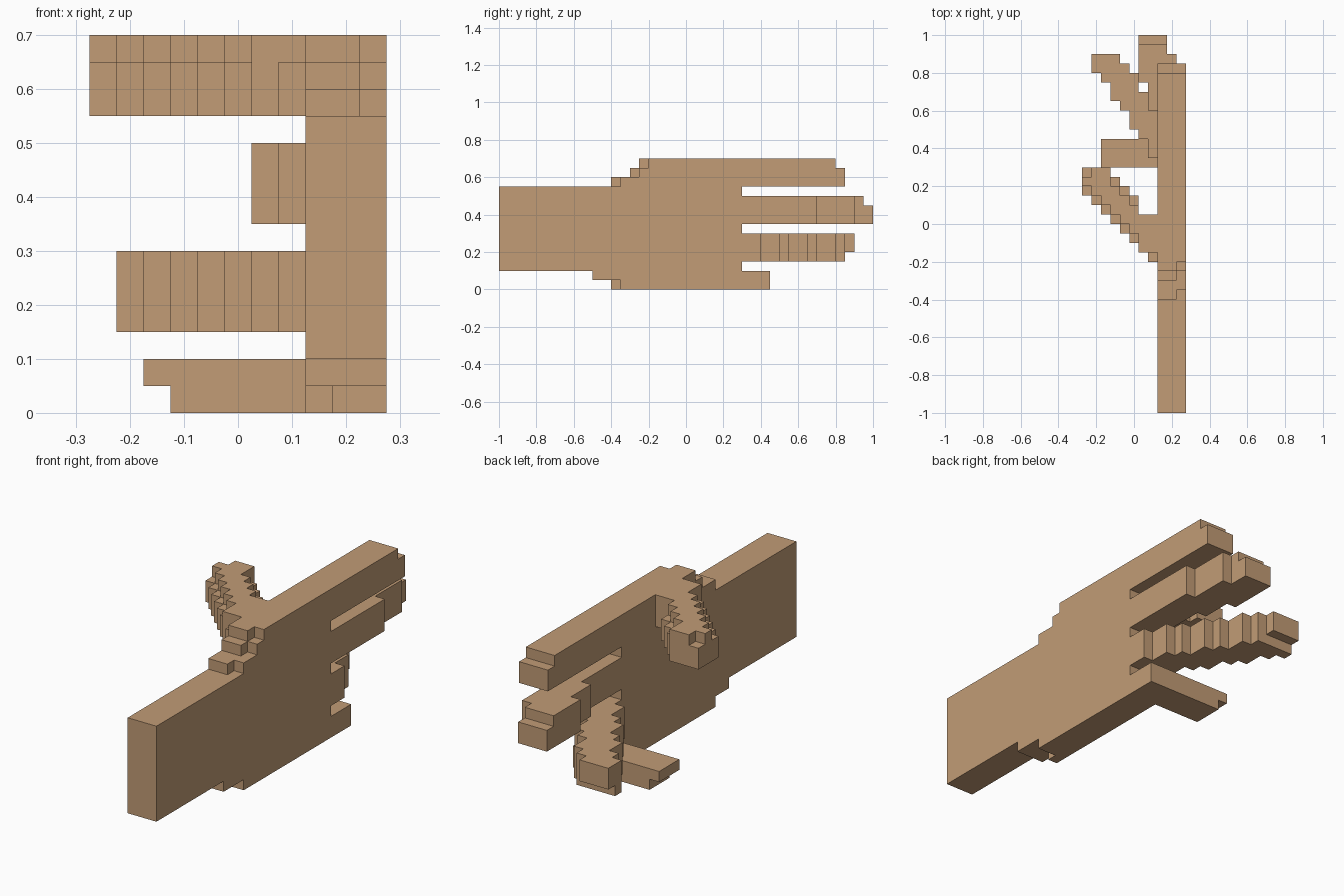
import bpy, bmesh

cube = bpy.data.objects.get("Cube")
if cube:
    bpy.data.objects.remove(cube, do_unlink=True)

# One skin colour
skin = bpy.data.materials.new("tan_skin")
skin.use_nodes = True
COLOUR = (0.539, 0.332, 0.181, 1.0)
skin.diffuse_color = COLOUR
skin.node_tree.nodes["Principled BSDF"].inputs["Base Color"].default_value = COLOUR

CELL = 0.05                      # block size
ORIGIN = (-0.275, -1.0, 0.0)     # corner of block (0, 0, 0)


def block(x0, x1, y0, y1, z0, z1):
    """Set of grid cells filling a box."""
    return {(x, y, z) for x in range(x0, x1)
            for y in range(y0, y1) for z in range(z0, z1)}


def columns(first_x, spans, z0, z1):
    """Side by side one-block columns, each with its own start and end in y."""
    cells = set()
    for i, (a, b) in enumerate(spans):
        cells |= block(first_x + i, first_x + i + 1, a, b, z0, z1)
    return cells


parts = {}

# Palm and forearm, with stepped corners
palm = block(8, 11, 0, 26, 2, 11)
palm |= block(8, 11, 10, 26, 1, 2)
palm |= block(8, 9, 12, 26, 0, 1) | block(9, 11, 13, 26, 0, 1)
for z, y in ((11, 12), (12, 14), (13, 15)):
    palm |= block(8, 10, y, 26, z, z + 1) | block(10, 11, y + 1, 26, z, z + 1)
parts["palm_and_forearm"] = palm

# Straight index finger
parts["index_finger"] = block(8, 11, 26, 37, 11, 13) | block(8, 11, 26, 36, 13, 14)

# Slightly bent middle finger
parts["middle_finger"] = (block(8, 11, 26, 34, 7, 10) | block(7, 10, 32, 38, 7, 10)
                          | block(6, 9, 35, 40, 7, 9) | block(6, 9, 35, 39, 9, 10))

# Diagonal ring finger, with the tip undercut
ring = [(36, 38), (35, 38), (33, 38), (32, 37), (30, 36),
        (29, 34), (27, 33), (26, 31), (26, 30), (26, 28)]
parts["ring_finger"] = (columns(1, ring, 4, 6)
                        | columns(1, [(a, min(b, 37)) for a, b in ring], 3, 4))

# Little finger folded across
parts["little_finger"] = block(2, 11, 26, 29, 1, 2) | block(3, 11, 26, 29, 0, 1)

# Diagonal thumb, narrower on top
parts["thumb"] = (
    columns(0, [(23, 26), (22, 26), (21, 26), (20, 25),
                (19, 24), (18, 23), (17, 21), (16, 21)], 11, 13)
    | columns(0, [(24, 25), (23, 26), (22, 26), (21, 24),
                  (20, 23), (19, 22), (17, 21), (17, 21)], 13, 14))

solid = set().union(*parts.values())


def build(name, cells):
    """Skin the exposed sides of the cells and merge flat areas."""
    bm = bmesh.new()
    verts = {}

    def vert(p):
        if p not in verts:
            verts[p] = bm.verts.new([o + CELL * c for o, c in zip(ORIGIN, p)])
        return verts[p]

    for cell in sorted(cells):
        for axis in range(3):
            u, v = (axis + 1) % 3, (axis + 2) % 3
            for side in (0, 1):
                near = list(cell)
                near[axis] += 2 * side - 1
                if tuple(near) in solid:
                    continue
                ring_verts = []
                for du, dv in ((0, 0), (1, 0), (1, 1), (0, 1)):
                    p = list(cell)
                    p[axis] += side
                    p[u] += du
                    p[v] += dv
                    ring_verts.append(vert(tuple(p)))
                bm.faces.new(ring_verts if side else ring_verts[::-1])
    bmesh.ops.dissolve_limit(bm, angle_limit=0.01, verts=bm.verts[:], edges=bm.edges[:])
    mesh = bpy.data.meshes.new(name)
    bm.to_mesh(mesh)
    bm.free()
    mesh.materials.append(skin)
    bpy.context.collection.objects.link(bpy.data.objects.new(name, mesh))


for part_name, part_cells in parts.items():
    build(part_name, part_cells)
